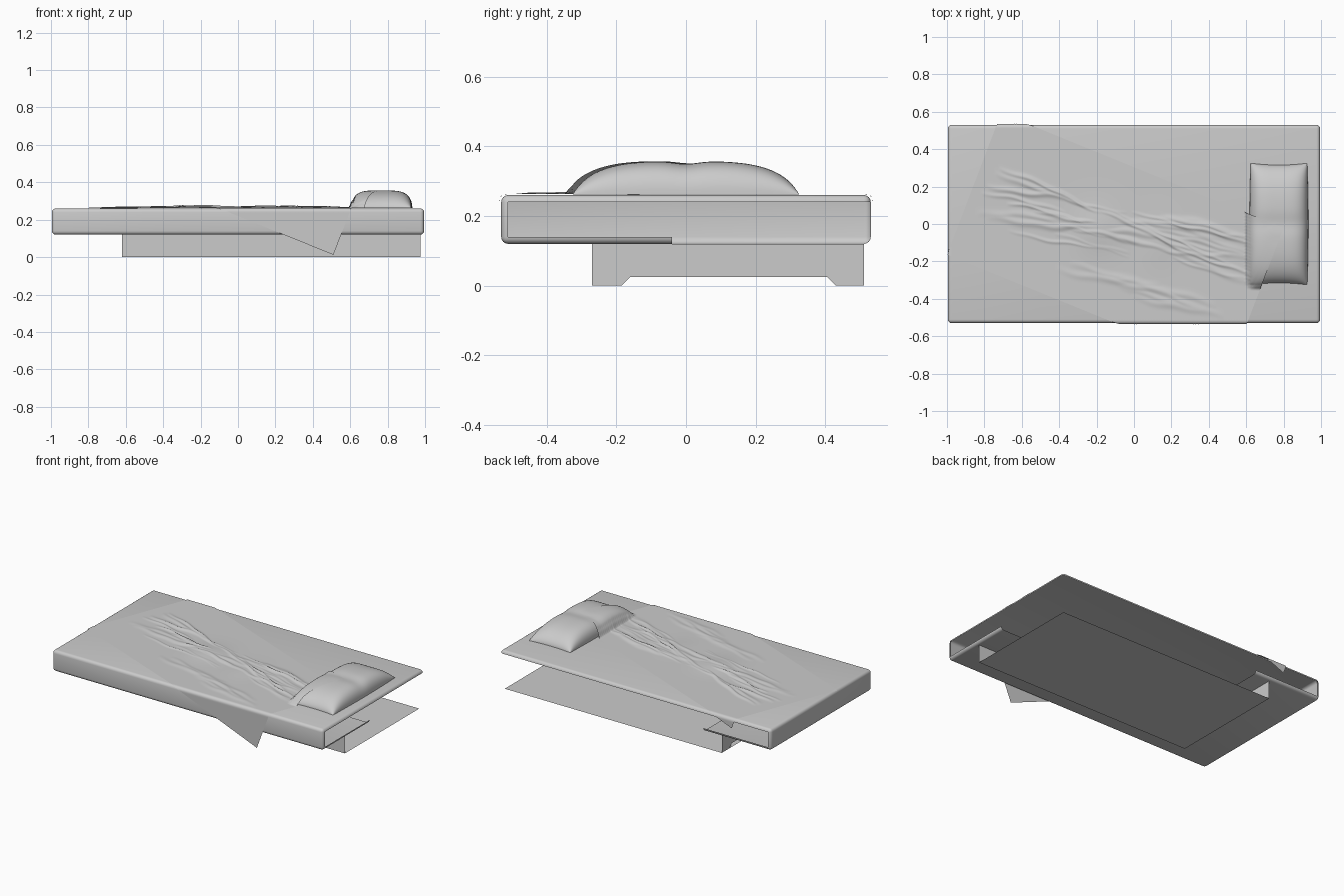
import bpy, bmesh, math, random

if "Cube" in bpy.data.objects:
    bpy.data.objects.remove(bpy.data.objects["Cube"])

random.seed(4)
LX, LY, ZB, ZT = 0.995, 0.53, 0.12, 0.26      # mattress half sizes, bottom and top


def finish(name, bm, angle=None):
    me = bpy.data.meshes.new(name)
    bm.to_mesh(me)
    bm.free()
    ob = bpy.data.objects.new(name, me)
    bpy.context.collection.objects.link(ob)
    if angle:
        bpy.ops.object.select_all(action='DESELECT')
        ob.select_set(True)
        bpy.context.view_layer.objects.active = ob
        bpy.ops.object.shade_smooth_by_angle(angle=math.radians(angle))
    return ob


def grid(name, nu, nv, fn, bm=None):
    """Surface from a function of two parameters in 0..1."""
    bm = bm or bmesh.new()
    rows = [[bm.verts.new(fn(i / nu, j / nv)) for j in range(nv + 1)] for i in range(nu + 1)]
    for i in range(nu):
        for j in range(nv):
            bm.faces.new((rows[i][j], rows[i + 1][j], rows[i + 1][j + 1], rows[i][j + 1]))
    return bm


# Mattress: rounded shell, open at the back and right, with an L-shaped underside
bm = bmesh.new()
bmesh.ops.create_cube(bm, size=1)
for v in bm.verts:
    v.co = (v.co.x * 2 * LX, v.co.y * 2 * LY, (ZB + ZT) / 2 + v.co.z * (ZT - ZB))
bmesh.ops.bevel(bm, geom=bm.edges[:], offset=0.02, segments=4, profile=0.5, affect='EDGES')
for co, no in (((0, -0.04, 0), (0, 1, 0)), ((-0.5, 0, 0), (1, 0, 0))):
    bmesh.ops.bisect_plane(bm, geom=bm.verts[:] + bm.edges[:] + bm.faces[:], plane_co=co, plane_no=no)
bm.normal_update()
dead = []
for f in bm.faces:
    c, n = f.calc_center_median(), f.normal
    under = c.z < ZB + 0.021 and c.x > -0.5 and c.y > -0.04
    corner = c.x > LX - 0.02 and c.y > LY - 0.02 and c.z < ZT - 0.02
    if n.x > 0.99 or n.y > 0.99 or under or corner:
        dead.append(f)
bmesh.ops.delete(bm, geom=dead, context='FACES')
finish("mattress", bm, 40)

# Base: floor panel, front panel, left panel with a notch under it
bm = bmesh.new()
X0, X1, Y0, Y1 = -0.62, 0.975, -0.27, 0.51
panels = (
    [(X0, Y0, 0), (X0, Y1, 0), (X1, Y1, 0), (X1, Y0, 0)],
    [(X0, Y0, 0), (X1, Y0, 0), (X1, Y0, ZB), (X0, Y0, ZB)],
    [(X0, y, z) for y, z in ((Y0, 0), (Y0, ZB), (Y1, ZB), (Y1, 0),
                             (0.43, 0), (0.405, 0.025), (-0.16, 0.025), (-0.185, 0))],
)
for p in panels:
    bm.faces.new([bm.verts.new(c) for c in p])
finish("base", bm)

# Pillow: puffed cushion with a flat underside
PX, PW, PL = 0.775, 0.157, 0.325


def puff(s, t):
    s, t = min(abs(s), 1), min(abs(t), 1)
    h = 0.095 * (1 - s ** 4) ** 0.45 * (1 - t ** 3.5) ** 0.6
    return h * (1 - 0.08 * math.exp(-(t / 0.15) ** 2))


def pillow_point(a, b, top):
    s, t = math.sin(math.pi * (a - 0.5)), math.sin(math.pi * (b - 0.5))
    z = ZT + 0.002 + (puff(s, t) if top else 0)
    return (PX + s * PW * (1 - 0.04 * t * t), PL * t * (1 - 0.03 * (1 - s * s)), z)


bm = grid("pillow", 40, 60, lambda a, b: pillow_point(a, b, True))
grid("pillow", 8, 12, lambda a, b: pillow_point(a, 1 - b, False), bm)
finish("pillow", bm, 60)

# Blanket: rotated rectangle of cloth, wrinkled, over the pillow and mattress edges
folds = []
for k in range(30):
    ya, yb = random.uniform(-0.34, -0.05), random.uniform(-0.02, 0.33)
    x0 = random.uniform(-0.85, 0.2)
    x1 = min(0.64, x0 + random.uniform(0.35, 0.8))
    folds.append((ya, yb, x0, x1, random.uniform(0.004, 0.010),
                  random.uniform(0.008, 0.018), random.uniform(0, 6.3)))
for k in range(7):      # shallow folds toward the front edge
    x0 = random.uniform(-0.5, 0.0)
    folds.append((random.uniform(-0.55, -0.42), random.uniform(-0.2, 0.0), x0,
                  x0 + 0.5, 0.004, 0.018, random.uniform(0, 6.3)))


def wrinkle(x, y):
    z = 0.012 * math.exp(-((x + 0.2) / 0.13) ** 2 - ((y + 0.03) / 0.12) ** 2)
    z += 0.006 * math.exp(-((x - 0.13) / 0.1) ** 2 - ((y + 0.1) / 0.12) ** 2)
    for ya, yb, x0, x1, amp, wid, ph in folds:
        if x0 < x < x1:
            mid = ya + (yb - ya) * (0.62 - x) / 1.42
            mid += 0.012 * math.sin(9 * x + ph) + 0.004 * math.sin(31 * x + 2 * ph)
            d = (y - mid) / wid
            if abs(d) < 3:
                taper = math.sin(math.pi * (x - x0) / (x1 - x0)) ** 0.7
                z = max(z, 0.6 * z + amp * taper * math.exp(-d * d))
    return min(z, 0.034)


def roll(p, edge, r=0.02):
    """Bend a flat coordinate over a rounded edge; gives position and drop."""
    q = abs(p) - (edge - r)
    if q <= 0:
        return p, 0
    a = min(q / r, math.pi / 2)
    drop = r * (1 - math.cos(a)) + max(0, q - r * math.pi / 2)
    return math.copysign(edge - r + r * math.sin(a) - 0.025 * max(0, drop - 0.02), p), drop


DIL = [(0, 0)] + [(0.025 * math.cos(k * math.pi / 4), 0.025 * math.sin(k * math.pi / 4)) for k in range(8)]


def blanket_point(a, b):
    u, v = 1.63 * a, 0.81 * b
    fx, fy = 0.51 - 0.926 * u + 0.357 * v, -0.778 + 0.377 * u + 0.934 * v
    x, dx = roll(fx, LX + 0.005)
    y, dy = roll(fy, LY + 0.006)
    lift = 0
    if x > 0.55:
        lift = sum(sorted(puff((x + i - PX) / PW, (y + j) / PL) for i, j in DIL)[-4:]) / 4
        lift = max(lift, puff((x - PX) / PW, y / PL))
    fade = 0.25 if lift > 0.03 else 1
    z = 0.0025 + lift - max(dx, dy) + (wrinkle(x, y) * fade if dy < 0.01 else 0)
    return (x, y, ZT + z)


finish("blanket", grid("blanket", 260, 150, blanket_point), 70)
